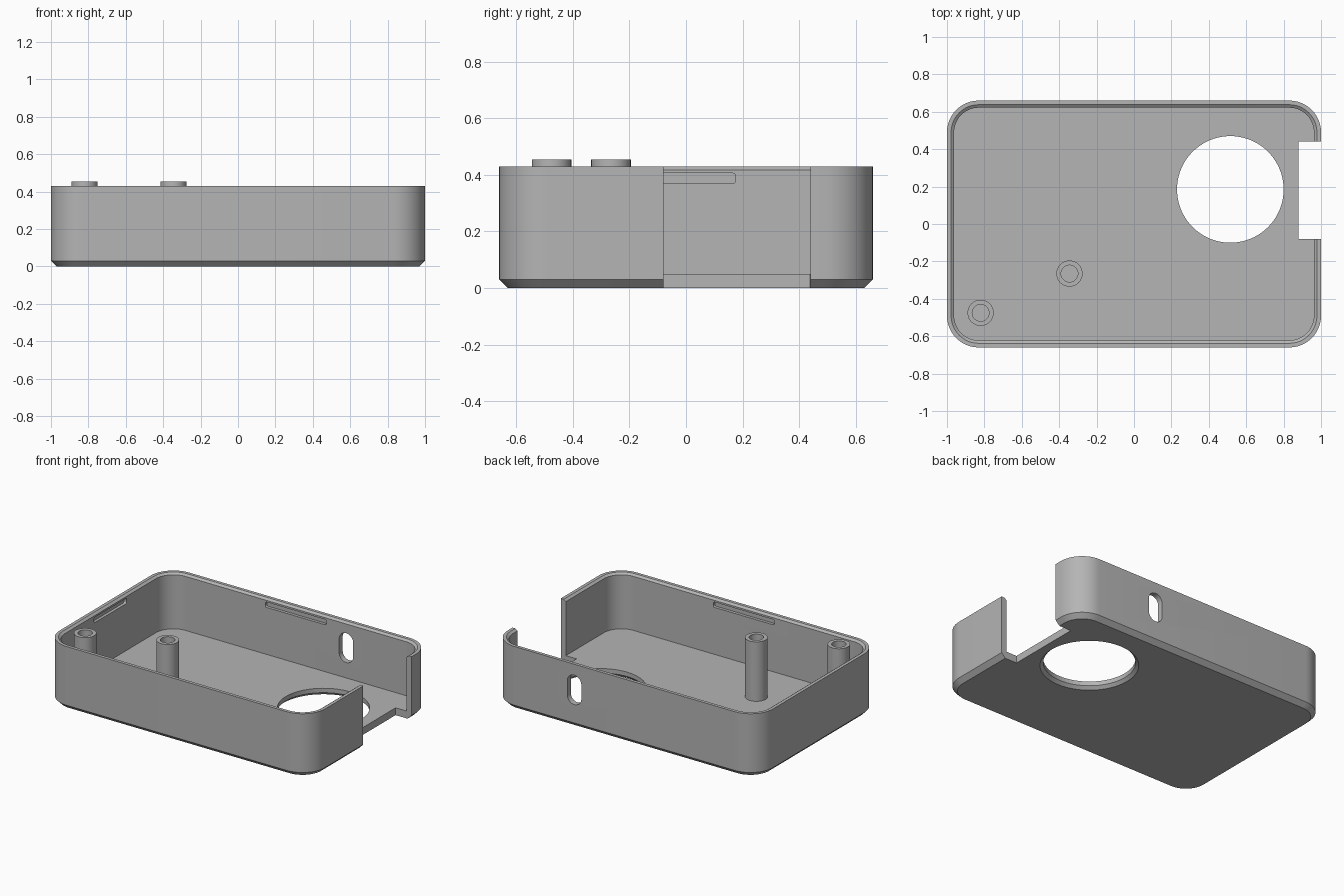
import bpy, bmesh, math
from mathutils import Matrix

cube = bpy.data.objects.get("Cube")
if cube:
    bpy.data.objects.remove(cube, do_unlink=True)

grey = bpy.data.materials.new("plain grey")
grey.use_nodes = True
COLOUR = (0.46, 0.46, 0.46, 1)
grey.diffuse_color = COLOUR
grey.node_tree.nodes["Principled BSDF"].inputs["Base Color"].default_value = COLOUR

HX, HY, TOP, WALL, FLOOR, RADIUS = 1.0, 0.66, 0.43, 0.038, 0.05, 0.17


def outline(hx, hy, r, steps):
    """Rounded rectangle; a circle when hx = hy = r."""
    pts = []
    for q, (sx, sy) in enumerate(((1, 1), (-1, 1), (-1, -1), (1, -1))):
        for i in range(steps + 1):
            a = math.pi / 2 * (q + i / steps)
            pts.append((sx * (hx - r) + r * math.cos(a), sy * (hy - r) + r * math.sin(a)))
    return pts


def loft(name, hx, hy, r, rings, matrix=Matrix(), steps=12):
    """Stack outlines given as (inset, height) and cap both ends."""
    bm = bmesh.new()
    loops = [[bm.verts.new((x, y, z)) for x, y in outline(hx - d, hy - d, r - d, steps)]
             for d, z in rings]
    for a, b in zip(loops, loops[1:]):
        for i in range(len(a)):
            j = (i + 1) % len(a)
            bm.faces.new((a[i], a[j], b[j], b[i]))
    bm.faces.new(loops[0][::-1])
    bm.faces.new(loops[-1])
    bmesh.ops.remove_doubles(bm, verts=bm.verts, dist=1e-5)
    bmesh.ops.recalc_face_normals(bm, faces=bm.faces)
    bm.transform(matrix)
    mesh = bpy.data.meshes.new(name)
    bm.to_mesh(mesh)
    bm.free()
    mesh.materials.append(grey)
    ob = bpy.data.objects.new(name, mesh)
    bpy.context.collection.objects.link(ob)
    return ob


def cut(target, cutters):
    """Subtract the cutters, bake the result and drop the cutters."""
    for c in cutters:
        c.hide_render = True
        mod = target.modifiers.new("cut", "BOOLEAN")
        mod.operation, mod.solver, mod.object = "DIFFERENCE", "EXACT", c
    graph = bpy.context.evaluated_depsgraph_get()
    baked = bpy.data.meshes.new_from_object(target.evaluated_get(graph))
    target.modifiers.clear()
    target.data = baked
    for c in cutters:
        bpy.data.objects.remove(c, do_unlink=True)


def smooth(ob):
    bpy.ops.object.select_all(action="DESELECT")
    ob.select_set(True)
    bpy.context.view_layer.objects.active = ob
    bpy.ops.object.shade_smooth_by_angle(angle=math.radians(25))


# Open tray: chamfered base, rounded corners, bevelled inner rim
tray = loft("tray", HX, HY, RADIUS, [
    (0.03, 0), (0, 0.03), (0, TOP), (0.022, TOP), (WALL, TOP - 0.012), (WALL, FLOOR)])

cutters = []

# Round opening in the floor, countersunk from below
cutters.append(loft("floor_opening", 0.325, 0.325, 0.325,
                    [(0, -0.02), (0.04, 0.02), (0.04, 0.2)],
                    Matrix.Translation((0.515, 0.185, 0)), 20))

# Square notch through the end wall and floor edge
cutters.append(loft("end_notch", 0.12, 0.26, 0.001, [(0, -0.1), (0, 0.6)],
                    Matrix.Translation((1.0, 0.18, 0)), 1))

# Upright slot through the back wall
upright = Matrix.Rotation(math.pi / 2, 4, "X")
cutters.append(loft("back_slot", 0.053, 0.1, 0.053, [(0, -0.1), (0, 0.1)],
                    Matrix.Translation((0.38, HY, 0.255)) @ upright))

# Shallow snap grooves inside the front, back and closed end walls
for label, turn, distance, half in (("front", 0, HY, 0.23), ("back", 180, HY, 0.23),
                                    ("end", -90, HX, 0.175)):
    place = (Matrix.Rotation(math.radians(turn), 4, "Z")
             @ Matrix.Translation((0, -distance, 0.388)) @ upright)
    cutters.append(loft(label + "_groove", half, 0.018, 0.01,
                        [(0, -0.018), (0, -0.08)], place, 4))

cut(tray, cutters)
smooth(tray)

# Hollow screw posts
for label, x, y in (("outer", -0.82, -0.475), ("inner", -0.345, -0.265)):
    post = loft(label + "_screw_post", 0.07, 0.07, 0.07,
                [(0, FLOOR - 0.01), (0, 0.455), (0.025, 0.455), (0.025, FLOOR + 0.01)],
                Matrix.Translation((x, y, 0)), 8)
    smooth(post)
